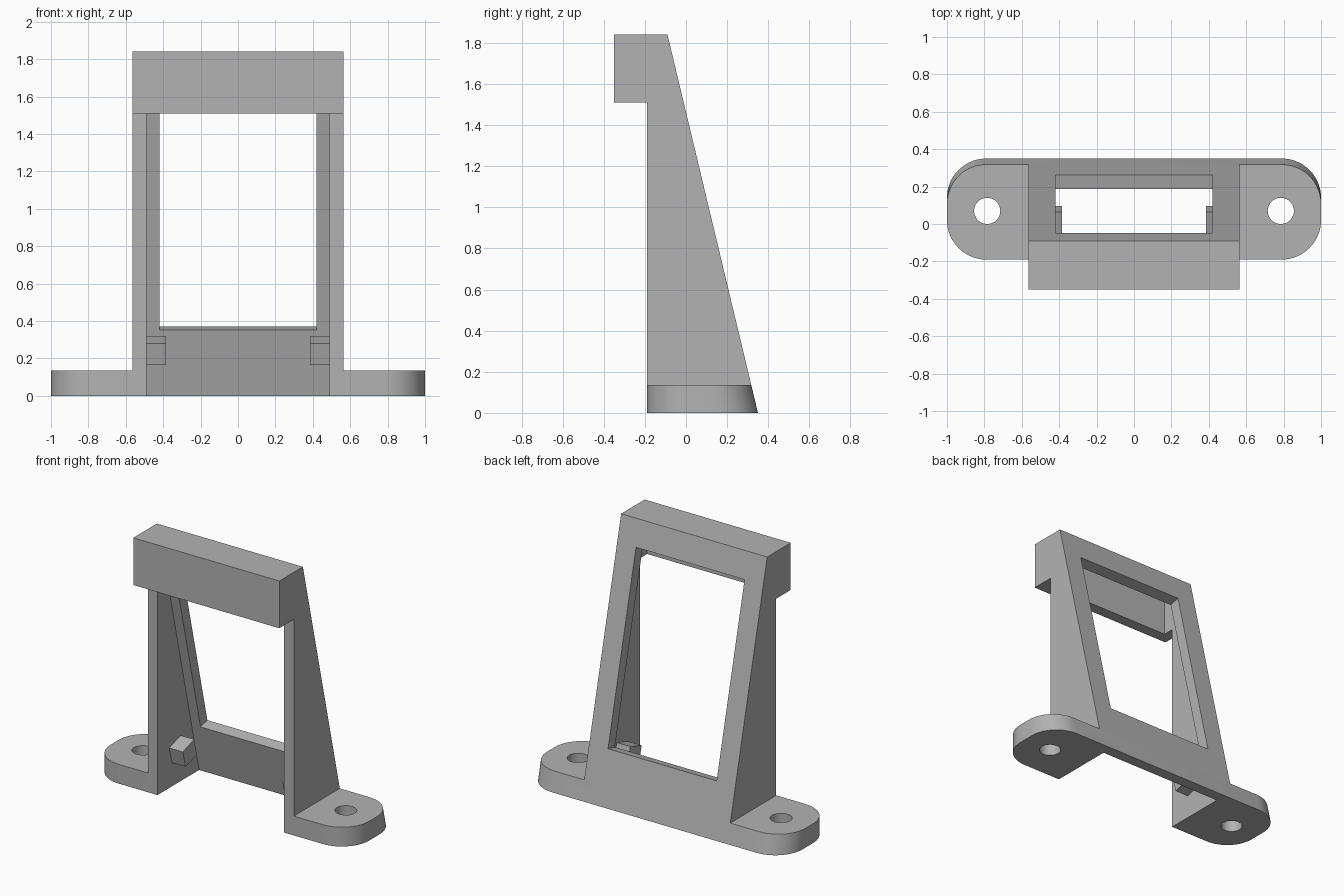
import bpy, bmesh, math

cube = bpy.data.objects.get("Cube")
if cube:
    bpy.data.objects.remove(cube, do_unlink=True)

grey = bpy.data.materials.new("plain_grey")
grey.use_nodes = True
colour = (0.45, 0.45, 0.45, 1)
grey.diffuse_color = colour
grey.node_tree.nodes["Principled BSDF"].inputs["Base Color"].default_value = colour

HEIGHT, BACK, FRONT, BASE = 1.84, 0.35, -0.19, 0.135
SLOPE = 0.44 / HEIGHT      # backward lean of the rear face
WALL = 0.08


def back_y(z):
    return BACK - SLOPE * z


def loft(name, ring_a, ring_b):
    """Closed solid between two matching rings."""
    bm = bmesh.new()
    a = [bm.verts.new(p) for p in ring_a]
    b = [bm.verts.new(p) for p in ring_b]
    bm.faces.new(a)
    bm.faces.new(b)
    for i in range(len(a)):
        j = (i + 1) % len(a)
        bm.faces.new((a[i], a[j], b[j], b[i]))
    bmesh.ops.recalc_face_normals(bm, faces=bm.faces)
    mesh = bpy.data.meshes.new(name)
    bm.to_mesh(mesh)
    bm.free()
    mesh.materials.append(grey)
    obj = bpy.data.objects.new(name, mesh)
    bpy.context.collection.objects.link(obj)
    return obj


def prism(name, profile, x0, x1):
    """Side profile (y, z) extruded along x."""
    return loft(name, [(x0, y, z) for y, z in profile],
                [(x1, y, z) for y, z in profile])


def combine(target, tool, operation):
    """Apply a boolean and discard the tool."""
    mod = target.modifiers.new("combine", "BOOLEAN")
    mod.operation, mod.solver, mod.object = operation, "EXACT", tool
    bpy.ops.object.select_all(action="DESELECT")
    bpy.context.view_layer.objects.active = target
    target.select_set(True)
    bpy.ops.object.modifier_apply(modifier=mod.name)
    bpy.data.objects.remove(tool, do_unlink=True)


def base_ring(z):
    """Rounded foot outline whose rear half follows the leaning back."""
    r, cx, n = 0.21, 0.79, 14
    rear, fore = back_y(z) - r, FRONT + r
    ring = []
    for k, (sx, cy) in enumerate([(1, rear), (-1, rear), (-1, fore), (1, fore)]):
        for i in range(n + 1):
            t = (k + i / n) * math.pi / 2
            ring.append((sx * cx + r * math.cos(t), cy + r * math.sin(t), z))
    return ring


def circle(x, y, z, r, n=40):
    return [(x + r * math.cos(math.tau * i / n),
             y + r * math.sin(math.tau * i / n), z) for i in range(n)]


# Upright frame with overhanging header
frame = prism("bracket_frame", [
    (FRONT, 0), (BACK, 0), (back_y(HEIGHT), HEIGHT),
    (-0.35, HEIGHT), (-0.35, 1.51), (FRONT, 1.51)], -0.565, 0.565)

# Rounded mounting foot
combine(frame, loft("mounting_foot", base_ring(0), base_ring(BASE)), "UNION")

# Hollow behind the header and between the side walls
ceiling = 1.76
combine(frame, prism("cavity", [
    (-0.6, -0.1), (back_y(-0.1) - WALL, -0.1),
    (back_y(ceiling) - WALL, ceiling), (-0.27, ceiling),
    (-0.27, 1.45), (-0.6, 1.45)], -0.49, 0.49), "DIFFERENCE")

# Window cut square to the leaning back
low, high, reach = 0.37, 1.66, 0.11
combine(frame, prism("window", [
    (back_y(z) + d, z + SLOPE * d)
    for z, d in [(low, -reach), (low, reach), (high, reach), (high, -reach)]],
    -0.42, 0.42), "DIFFERENCE")

for side in (-1, 1):
    # Screw holes
    combine(frame, loft("screw_hole", circle(side * 0.785, 0.07, -0.1, 0.07),
                        circle(side * 0.785, 0.07, 0.3, 0.07)), "DIFFERENCE")
    # Tilted pegs on the inner walls
    combine(frame, prism("peg", [(-0.06, 0.28), (0.065, 0.32), (0.095, 0.2),
                                 (-0.03, 0.165)], side * 0.385, side * 0.53), "UNION")

bpy.ops.object.select_all(action="DESELECT")
frame.select_set(True)
bpy.context.view_layer.objects.active = frame
bpy.ops.object.shade_smooth_by_angle(angle=math.radians(30))
